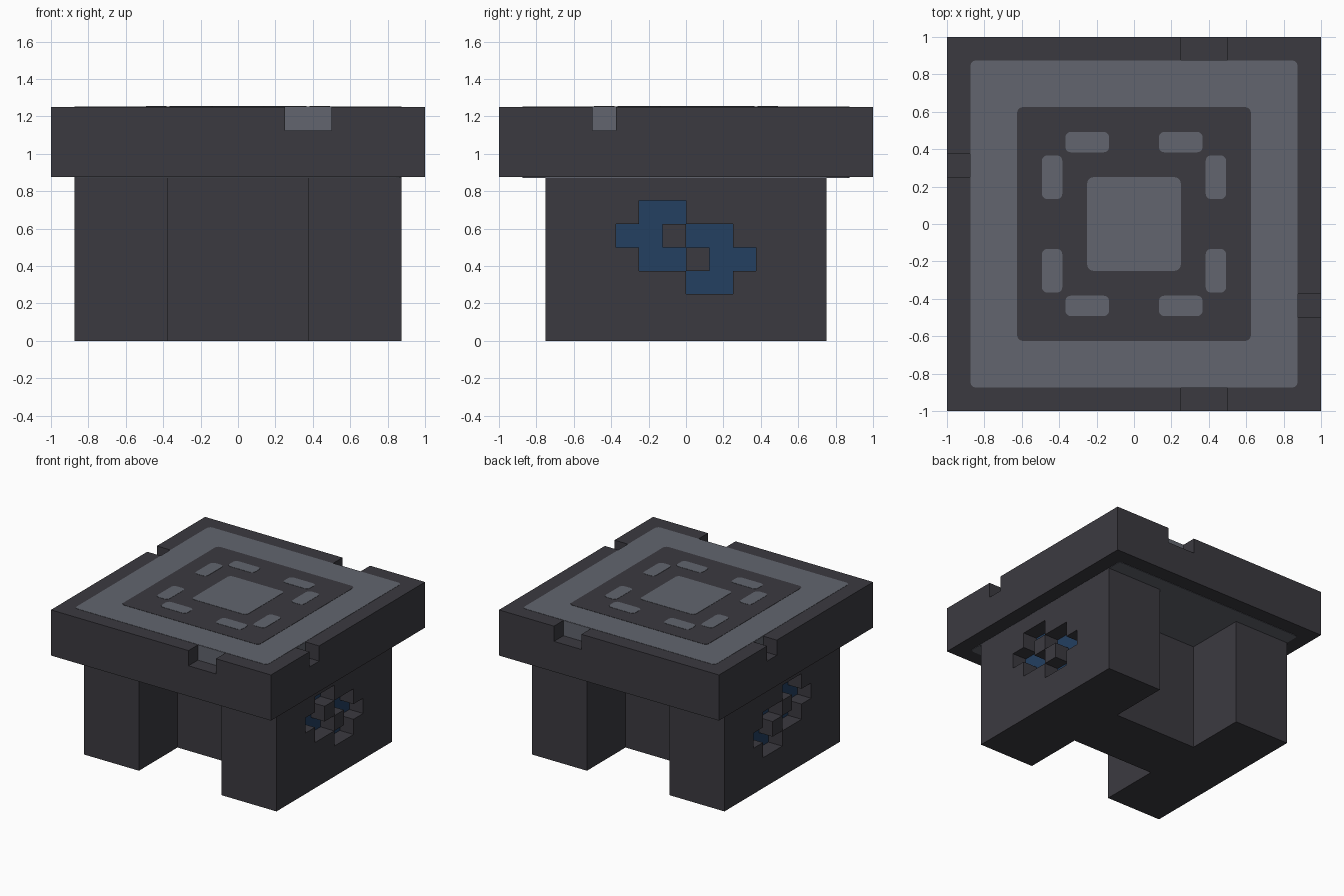
import bpy, bmesh, math
from mathutils import Vector

cube = bpy.data.objects.get("Cube")
if cube:
    bpy.data.objects.remove(cube, do_unlink=True)


def material(name, rgb):
    m = bpy.data.materials.new(name)
    m.use_nodes = True
    m.diffuse_color = (*rgb, 1)
    m.node_tree.nodes["Principled BSDF"].inputs["Base Color"].default_value = (*rgb, 1)
    return m


DARK = material("dark_stone", (0.044, 0.042, 0.051))
LIGHT = material("light_stone", (0.122, 0.13, 0.156))
BLUE = material("deep_blue", (0.017, 0.05, 0.12))


def finish(name, bm, *mats):
    mesh = bpy.data.meshes.new(name)
    bm.to_mesh(mesh)
    bm.free()
    for m in mats:
        mesh.materials.append(m)
    ob = bpy.data.objects.new(name, mesh)
    bpy.context.collection.objects.link(ob)
    return ob


def add_box(bm, lo, hi):
    lo, hi = Vector(lo), Vector(hi)
    verts = bmesh.ops.create_cube(bm, size=1)["verts"]
    bmesh.ops.scale(bm, vec=hi - lo, verts=verts)
    bmesh.ops.translate(bm, vec=(lo + hi) / 2, verts=verts)


def box(name, lo, hi, mat):
    bm = bmesh.new()
    add_box(bm, lo, hi)
    return finish(name, bm, mat)


def plate(name, cx, cy, w, d, z, mat, thick=0.002, r=0.03):
    """Thin horizontal plate with rounded corners, z is its underside."""
    bm = bmesh.new()
    pts = []
    for k, (sx, sy) in enumerate([(1, 1), (-1, 1), (-1, -1), (1, -1)]):
        for i in range(4):
            a = math.radians(90 * k + 30 * i)
            pts.append(bm.verts.new((cx + sx * (w / 2 - r) + r * math.cos(a),
                                     cy + sy * (d / 2 - r) + r * math.sin(a), z)))
    face = bm.faces.new(pts)
    top = bmesh.ops.extrude_face_region(bm, geom=[face], use_keep_orig=True)["geom"]
    bmesh.ops.translate(bm, vec=(0, 0, thick),
                        verts=[v for v in top if isinstance(v, bmesh.types.BMVert)])
    bmesh.ops.recalc_face_normals(bm, faces=bm.faces)
    return finish(name, bm, mat)


# Table slab with a notch cut in each side
slab = box("slab", (-1, -1, 0.875), (1, 1, 1.25), DARK)
NOTCH = 0.125
notches = [  # x range, y range
    ((0.25, 0.5), (-1, -0.875)),
    ((0.25, 0.5), (0.875, 1)),
    ((-1, -0.875), (0.25, 0.375)),
    ((0.875, 1), (-0.5, -0.375)),
]
bm = bmesh.new()
for xs, ys in notches:
    # Push the cutter out past the slab edge
    grow = lambda v: v * 1.1 if abs(v) == 1 else v
    add_box(bm, (grow(xs[0]), grow(ys[0]), 1.25 - NOTCH), (grow(xs[1]), grow(ys[1]), 1.4))
cutter = finish("notch_cutter", bm, DARK)
cutter.hide_render = True
mod = slab.modifiers.new("notches", "BOOLEAN")
mod.operation, mod.solver, mod.object = "DIFFERENCE", "EXACT", cutter
bpy.context.view_layer.objects.active = slab
bpy.ops.object.modifier_apply(modifier=mod.name)
bpy.data.objects.remove(cutter, do_unlink=True)

# Light panels on the inner wall of each notch
for i, (xs, ys) in enumerate(notches):
    lo, hi = [xs[0], ys[0], 1.25 - NOTCH], [xs[1], ys[1], 1.25]
    axis = 0 if max(map(abs, xs)) == 1 else 1
    if hi[axis] == 1:
        hi[axis] = lo[axis] + 0.003
    else:
        lo[axis] = hi[axis] - 0.003
    box(f"notch_panel_{i + 1}", lo, hi, LIGHT)

# Inlays on the table top, and the panel beneath it
plate("top_border", 0, 0, 1.75, 1.75, 1.25, LIGHT)
plate("top_field", 0, 0, 1.25, 1.25, 1.252, DARK)
plate("top_centre", 0, 0, 0.5, 0.5, 1.254, LIGHT)
for sx in (-1, 1):
    for sy in (-1, 1):
        plate("top_dash_x", sx * 0.25, sy * 0.438, 0.235, 0.11, 1.254, LIGHT)
        plate("top_dash_y", sx * 0.438, sy * 0.25, 0.11, 0.235, 1.254, LIGHT)
plate("underside_panel", 0, 0, 1.75, 1.75, 0.872, LIGHT, thick=0.004)

# Side leg with a recessed emblem, mirrored to the other side
CELL = 0.125
EMBLEM = [  # rows from the bottom, starting at z = 0.25
    "...XX.",
    ".XX.XX",
    "XX.XX.",
    ".XX...",
]
bm = bmesh.new()
add_box(bm, (0.375, -0.75, 0), (0.875, 0.75, 0.875))
for axis, lines in ((1, range(-3, 4)), (2, range(2, 7))):
    normal = Vector((0, 0, 0))
    normal[axis] = 1
    for k in lines:
        bmesh.ops.bisect_plane(bm, geom=bm.verts[:] + bm.edges[:] + bm.faces[:],
                               plane_co=normal * k * CELL, plane_no=normal)


def in_emblem(face):
    c = face.calc_center_median()
    col, row = math.floor(c.y / CELL) + 3, math.floor(c.z / CELL) - 2
    return (c.x > 0.87 and 0 <= row < 4 and 0 <= col < 6 and EMBLEM[row][col] == "X")


old = [f for f in bm.faces if in_emblem(f)]
new = bmesh.ops.extrude_face_region(bm, geom=old)["geom"]
leftover = [f for f in old if f.is_valid]
if leftover:
    bmesh.ops.delete(bm, geom=leftover, context="FACES_ONLY")
bmesh.ops.translate(bm, vec=(-CELL, 0, 0),
                    verts=[g for g in new if isinstance(g, bmesh.types.BMVert)])
for g in new:
    if isinstance(g, bmesh.types.BMFace):
        g.material_index = 1
legs = finish("side_legs", bm, DARK, BLUE)
legs.modifiers.new("mirror", "MIRROR").use_mirror_merge = False

# Middle wall joining the two legs
box("middle_wall", (-0.375, -0.25, 0), (0.375, 0.25, 0.875), DARK)
